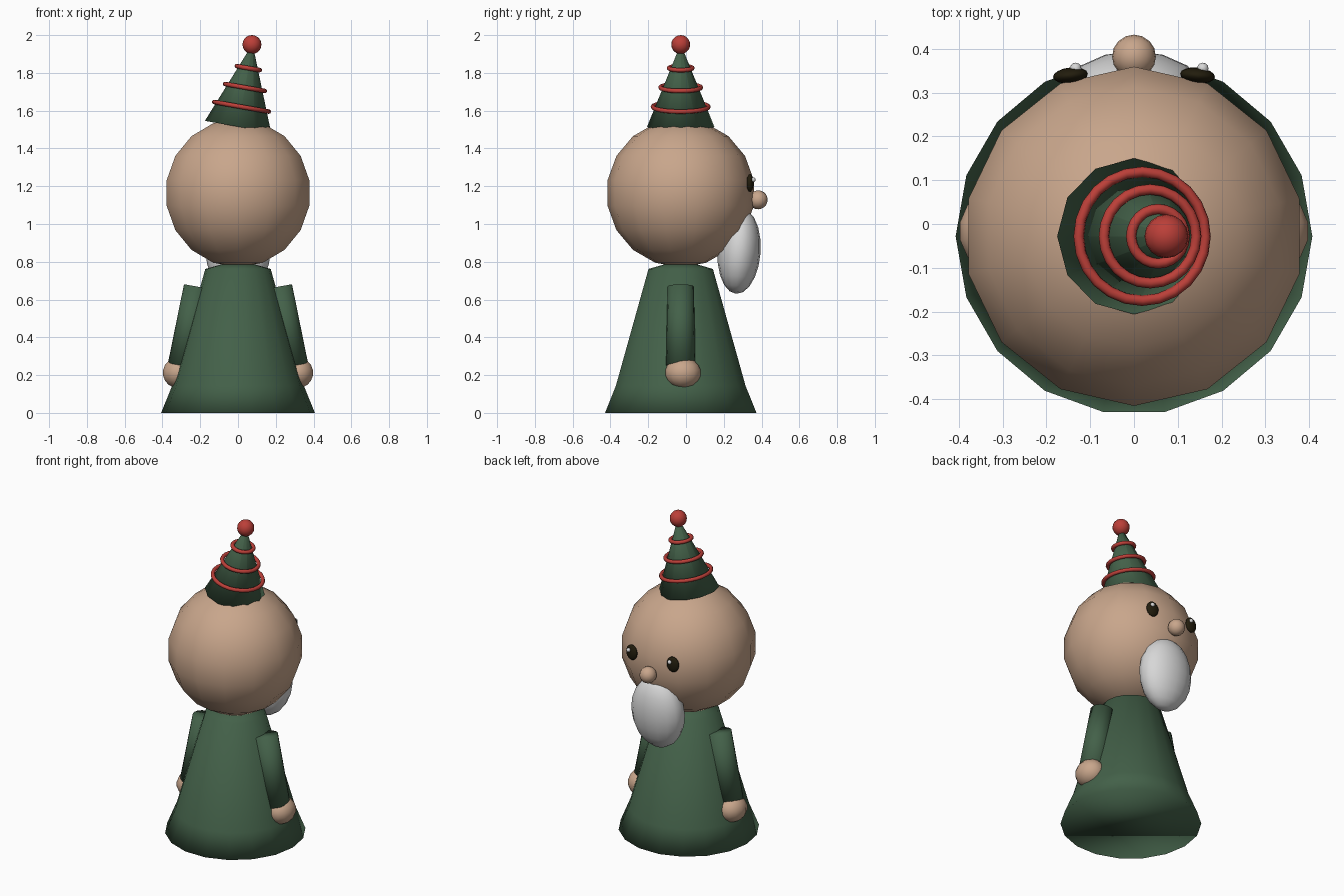
import bpy, bmesh, math
from mathutils import Vector, Matrix

cube = bpy.data.objects.get("Cube")
if cube:
    bpy.data.objects.remove(cube)

MID = -0.028   # y of the main axis


def material(name, rgb):
    m = bpy.data.materials.new(name)
    m.use_nodes = True
    m.diffuse_color = (*rgb, 1)
    m.node_tree.nodes["Principled BSDF"].inputs["Base Color"].default_value = (*rgb, 1)
    return m


green = material("green cloth", (0.056, 0.118, 0.066))
skin = material("skin", (0.58, 0.38, 0.26))
red = material("red trim", (0.5, 0.05, 0.04))
white = material("white hair", (0.68, 0.68, 0.68))
black = material("dark eye", (0.016, 0.012, 0.004))


def finish(bm, name, mat, loc, rot=(0, 0, 0)):
    bmesh.ops.recalc_face_normals(bm, faces=bm.faces)
    for f in bm.faces:
        f.smooth = True
    mesh = bpy.data.meshes.new(name)
    bm.to_mesh(mesh)
    bm.free()
    mesh.materials.append(mat)
    ob = bpy.data.objects.new(name, mesh)
    ob.location, ob.rotation_euler = loc, rot
    bpy.context.collection.objects.link(ob)
    return ob


def ellipsoid(name, mat, loc, radii, segs=16, rings=10, rot=(0, 0, 0)):
    bm = bmesh.new()
    bmesh.ops.create_uvsphere(bm, u_segments=segs, v_segments=rings, radius=1,
                              matrix=Matrix.Diagonal((*radii, 1)))
    return finish(bm, name, mat, loc, rot)


def lathe(name, mat, profile, sides, loc, rot=(0, 0, 0)):
    """Stack of closed rings from (radius, height) pairs, capped at both ends."""
    bm = bmesh.new()
    turn = [math.tau * i / sides for i in range(sides)]
    rows = [[bm.verts.new((r * math.cos(a), r * math.sin(a), z)) for a in turn]
            for r, z in profile]
    for lo, hi in zip(rows, rows[1:]):
        for i in range(sides):
            j = (i + 1) % sides
            bm.faces.new((lo[i], lo[j], hi[j], hi[i]))
    bm.faces.new(rows[0][::-1])
    bm.faces.new(rows[-1])
    return finish(bm, name, mat, loc, rot)


def torus(name, mat, major, minor, loc, rot, n=24, m=8):
    bm = bmesh.new()
    rows = []
    for i in range(n):
        a = math.tau * i / n
        out = Vector((math.cos(a), math.sin(a), 0))
        rows.append([bm.verts.new(out * (major + minor * math.cos(b)) + Vector((0, 0, minor * math.sin(b))))
                     for b in (math.tau * k / m for k in range(m))])
    for i in range(n):
        p, q = rows[i], rows[(i + 1) % n]
        for k in range(m):
            bm.faces.new((p[k], q[k], q[(k + 1) % m], p[(k + 1) % m]))
    return finish(bm, name, mat, loc, rot)


# Robe and head
lathe("robe", green, [(0.407, 0), (0.348, 0.145), (0.173, 0.762), (0.075, 0.79)], 18, (0, MID, 0))
ellipsoid("head", skin, (0, MID, 1.164), (0.393, 0.393, 0.393), 14, 9)

# Tilted hat with three rings and a bobble
tilt = math.radians(10)
base = Vector((0, MID, 1.515))
axis = Vector((math.sin(tilt), 0, math.cos(tilt)))
lathe("hat", green, [(0.178, 0), (0.004, 0.435)], 12, base, (0, tilt, 0))
for i, (height, radius) in enumerate([(0.107, 0.147), (0.211, 0.107), (0.315, 0.062)]):
    torus(f"hat_ring_{i + 1}", red, radius, 0.012, base + axis * height, (0, tilt, 0))
ellipsoid("hat_bobble", red, (0.074, MID, 1.95), (0.05, 0.05, 0.05))

# Face
ellipsoid("nose", skin, (0, 0.382, 1.128), (0.05, 0.05, 0.05))
ellipsoid("beard", white, (0, 0.281, 0.856), (0.172, 0.114, 0.226), rot=(math.radians(-4), 0, 0))

# Paired parts
for side, s in (("left", 1), ("right", -1)):
    ellipsoid(f"{side}_eye", black, (s * 0.145, 0.339, 1.217), (0.04, 0.018, 0.048),
              rot=(0, 0, math.radians(-6 * s)))
    ellipsoid(f"{side}_eye_glint", white, (s * 0.145 + 0.012, 0.355, 1.234), (0.013, 0.013, 0.013), 12, 8)
    shoulder = Vector((s * 0.218, MID, 0.669))
    wrist = Vector((s * 0.293, MID, 0.25))
    arm = shoulder - wrist
    lathe(f"{side}_sleeve", green, [(0.079, 0), (0.069, arm.length)], 16, wrist,
          (0, math.atan2(arm.x, arm.z), 0))
    ellipsoid(f"{side}_hand", skin, (s * 0.315, -0.016, 0.212), (0.085, 0.095, 0.082), 14, 9)
